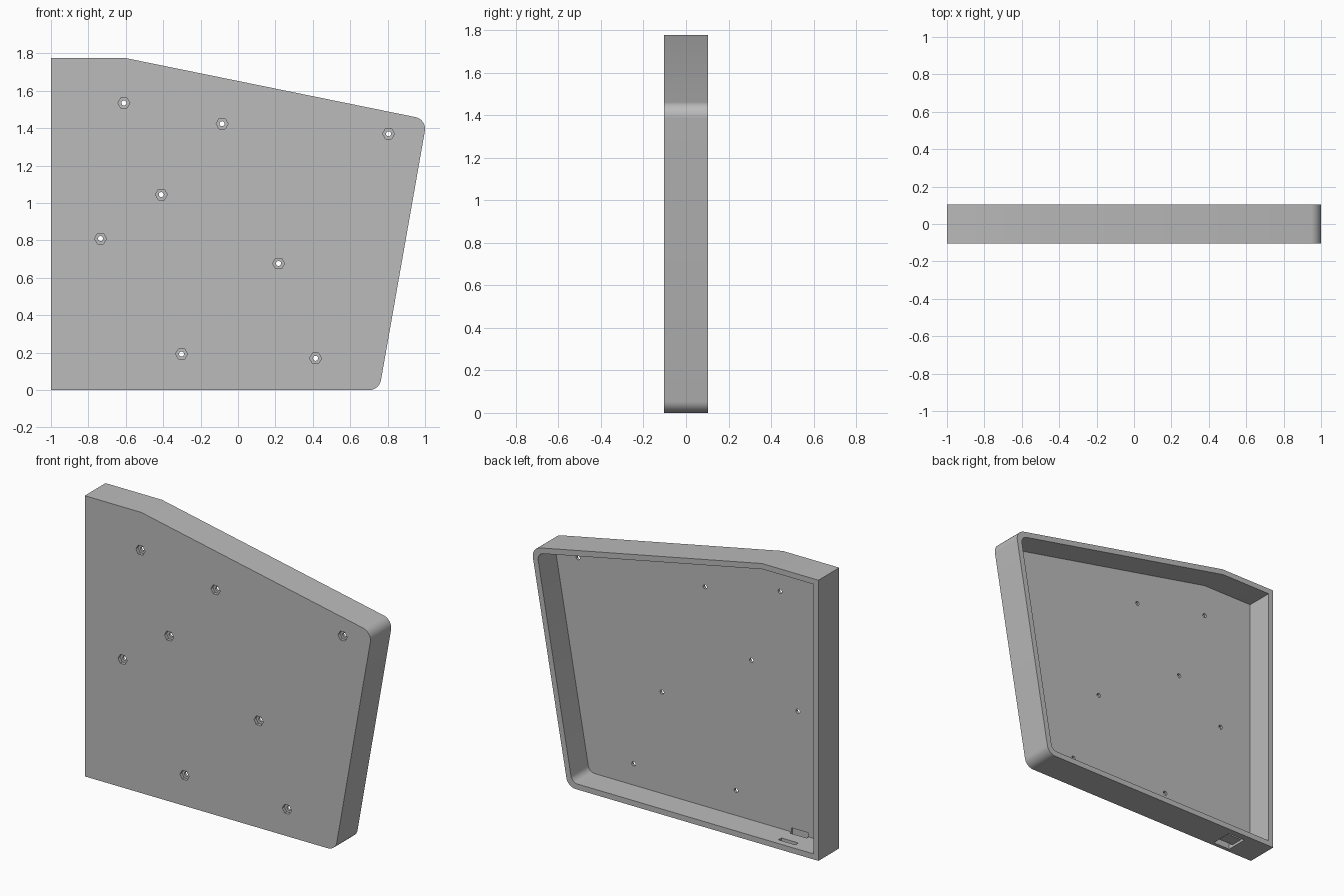
import bpy, bmesh, math
from mathutils import Vector

if "Cube" in bpy.data.objects:
    bpy.data.objects.remove(bpy.data.objects["Cube"], do_unlink=True)

HALF = 0.104      # half depth
WALL = 0.035      # wall and panel thickness
OUTLINE = [(-1, 0), (0.755, 0), (1.01, 1.447), (-0.605, 1.776), (-1, 1.776)]
ROUNDED = (1, 2)  # outline corners that are filleted
SCREWS = [(-0.61, 1.535), (-0.085, 1.424), (0.805, 1.37), (-0.41, 1.045),
          (-0.735, 0.81), (0.217, 0.677), (-0.302, 0.193), (0.415, 0.17)]

grey = bpy.data.materials.new("plain grey")
grey.use_nodes = True
colour = (0.5, 0.5, 0.5, 1)
grey.diffuse_color = colour
grey.node_tree.nodes["Principled BSDF"].inputs["Base Color"].default_value = colour


def inset(points, d):
    """Move every edge of a counter-clockwise outline inwards by d."""
    pts = [Vector(p) for p in points]
    out = []
    for i, p in enumerate(pts):
        a = (p - pts[i - 1]).normalized()
        b = (pts[(i + 1) % len(pts)] - p).normalized()
        na, nb = Vector((-a.y, a.x)), Vector((-b.y, b.x))
        out.append(p + (na + nb) * d / (1 + na.dot(nb)))
    return out


def fillet(points, radius, steps=12):
    """Replace the rounded corners by arcs."""
    pts = [Vector(p) for p in points]
    out = []
    for i, p in enumerate(pts):
        if i not in ROUNDED:
            out.append(p)
            continue
        a = (p - pts[i - 1]).normalized()
        b = (pts[(i + 1) % len(pts)] - p).normalized()
        turn = a.angle(b)
        start = p - a * radius * math.tan(turn / 2)
        centre = start + Vector((-a.y, a.x)) * radius
        first = math.atan2(-a.x, a.y)
        for k in range(steps + 1):
            t = first + turn * k / steps
            out.append(centre + radius * Vector((math.cos(t), math.sin(t))))
    return out


def ring(x, z, radius, sides):
    return [(x + radius * math.cos(math.tau * k / sides),
             z + radius * math.sin(math.tau * k / sides)) for k in range(sides)]


def prisms(name, outlines, y0, y1):
    """Extrude x-z outlines from y0 to y1 into one object."""
    bm = bmesh.new()
    for outline in outlines:
        face = bm.faces.new([bm.verts.new((p[0], y0, p[1])) for p in outline])
        grown = bmesh.ops.extrude_face_region(bm, geom=[face])["geom"]
        bmesh.ops.translate(bm, vec=(0, y1 - y0, 0),
                            verts=[v for v in grown if isinstance(v, bmesh.types.BMVert)])
    bmesh.ops.recalc_face_normals(bm, faces=bm.faces)
    mesh = bpy.data.meshes.new(name)
    bm.to_mesh(mesh)
    bm.free()
    mesh.materials.append(grey)
    obj = bpy.data.objects.new(name, mesh)
    bpy.context.collection.objects.link(obj)
    return obj


def box(x0, x1, z0, z1):
    return [(x0, z0), (x1, z0), (x1, z1), (x0, z1)]


def cut(target, cutter):
    bpy.context.view_layer.objects.active = target
    mod = target.modifiers.new("cut", "BOOLEAN")
    mod.operation, mod.solver, mod.object = "DIFFERENCE", "EXACT", cutter
    bpy.ops.object.modifier_apply(modifier=mod.name)
    bpy.data.objects.remove(cutter, do_unlink=True)


# Solid block, hollowed from the back
tray = prisms("case_half", [fillet(OUTLINE, 0.065)], -HALF, HALF)
cut(tray, prisms("cavity", [fillet(inset(OUTLINE, WALL), 0.045)], -HALF + WALL, HALF + 0.1))

# Screw holes with hexagonal nut pockets on the front
cut(tray, prisms("nut_pockets", [ring(x, z, 0.032, 6) for x, z in SCREWS],
                 -HALF - 0.05, -HALF + 0.02))
cut(tray, prisms("screw_holes", [ring(x, z, 0.0135, 20) for x, z in SCREWS],
                 -HALF - 0.05, -HALF + 0.06))

# Strap anchor in the bottom wall: shallow recess with two through slots
cut(tray, prisms("strap_recess", [box(-0.81, -0.69, -0.05, 0.016)], -0.08, 0.062))
for y in (-0.08, 0.032):
    cut(tray, prisms("strap_slot", [box(-0.81, -0.69, -0.05, 0.06)], y, y + 0.03))

bpy.ops.object.select_all(action="DESELECT")
tray.select_set(True)
bpy.context.view_layer.objects.active = tray
bpy.ops.object.shade_smooth_by_angle(angle=math.radians(20))
